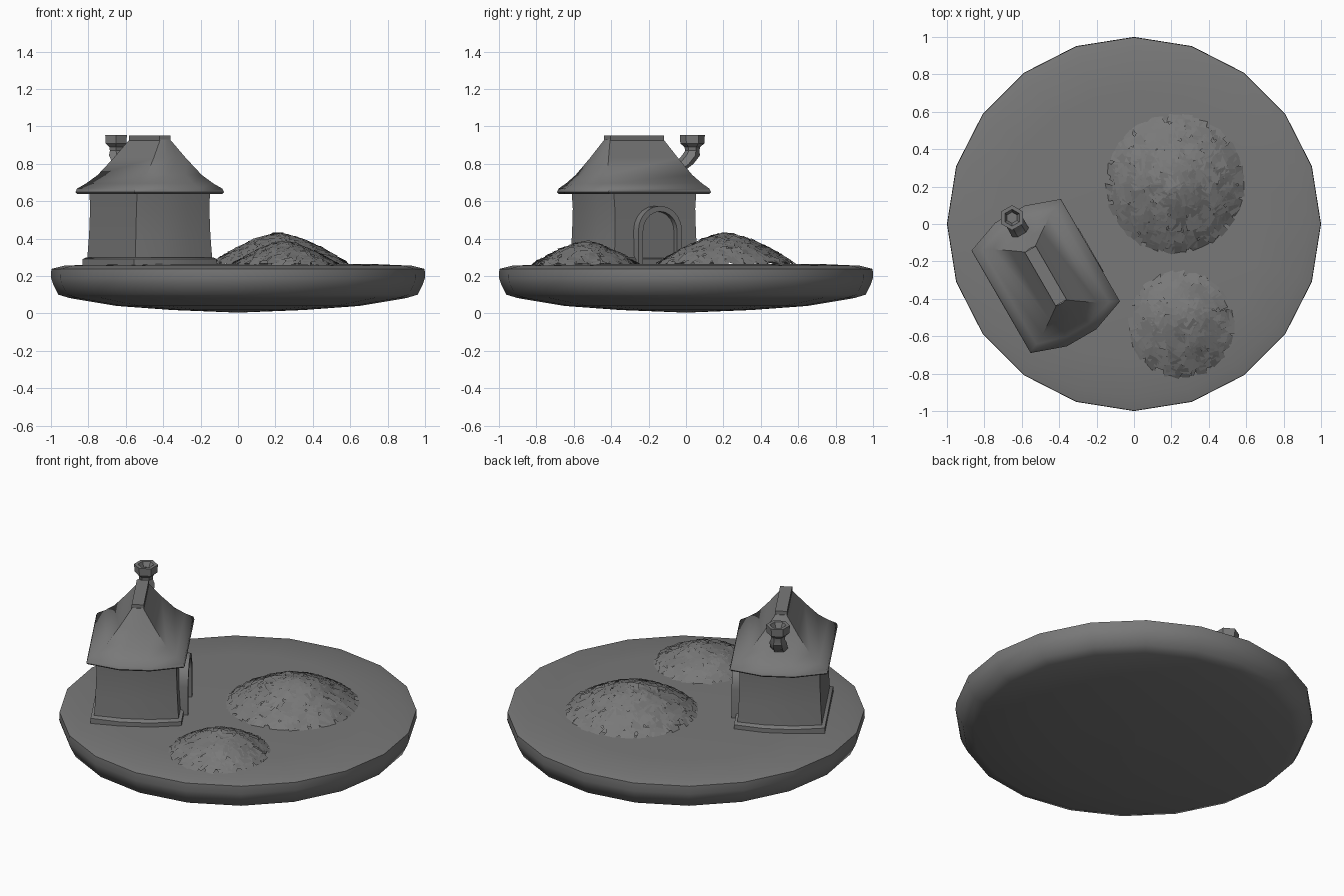
import bpy, bmesh, math, random
from mathutils import Matrix, Vector

if "Cube" in bpy.data.objects:
    bpy.data.objects.remove(bpy.data.objects["Cube"])

random.seed(4)
clay = bpy.data.materials.new("grey_clay")
clay.diffuse_color = (0.19, 0.19, 0.19, 1)
clay.use_nodes = True
clay.node_tree.nodes["Principled BSDF"].inputs["Base Color"].default_value = clay.diffuse_color
HOUSE = Matrix.Translation((-0.472, -0.278, 0)) @ Matrix.Rotation(math.radians(30), 4, 'Z')


def finish(name, bm, matrix=None, angle=40):
    bmesh.ops.recalc_face_normals(bm, faces=bm.faces)
    mesh = bpy.data.meshes.new(name)
    bm.to_mesh(mesh)
    bm.free()
    mesh.materials.append(clay)
    ob = bpy.data.objects.new(name, mesh)
    bpy.context.collection.objects.link(ob)
    if matrix:
        ob.matrix_world = matrix
    if angle:
        bpy.ops.object.select_all(action='DESELECT')
        ob.select_set(True)
        bpy.context.view_layer.objects.active = ob
        bpy.ops.object.shade_smooth_by_angle(angle=math.radians(angle))
    return ob


def loft(name, rings, matrix=None, angle=40):
    """Skin a stack of equal-sized point rings and cap both ends."""
    bm = bmesh.new()
    rows = [[bm.verts.new(p) for p in ring] for ring in rings]
    n = len(rows[0])
    for low, high in zip(rows, rows[1:]):
        for i in range(n):
            j = (i + 1) % n
            bm.faces.new((low[i], low[j], high[j], high[i]))
    bm.faces.new(rows[0][::-1])
    bm.faces.new(rows[-1])
    return finish(name, bm, matrix, angle)


def circle(r, z, n, y=0.0):
    return [(r * math.cos(math.tau * i / n), y + r * math.sin(math.tau * i / n), z) for i in range(n)]


def plan(a, b, e, z):
    """Rectangle with bowed ends: half width a, half length b, end bulge e."""
    c = a * 0.33
    return [(a, -b, z), (a, b, z), (c, e, z), (-c, e, z),
            (-a, b, z), (-a, -b, z), (-c, -e, z), (c, -e, z)]


# Island disc
loft("island", [circle(r, z, 20) for r, z in (
    (0.02, 0.005), (0.35, 0.018), (0.65, 0.04), (0.9, 0.082), (0.96, 0.1), (0.99, 0.16),
    (1.0, 0.19), (0.998, 0.238), (0.93, 0.255), (0.7, 0.265), (0.02, 0.265))], angle=60)

# House body
loft("foundation", [plan(*p) for p in (
    (0.255, 0.275, 0.31, 0.25), (0.255, 0.275, 0.31, 0.29), (0.24, 0.26, 0.295, 0.3))], HOUSE)
loft("walls", [plan(*p) for p in (
    (0.238, 0.258, 0.285, 0.28), (0.23, 0.25, 0.275, 0.42), (0.225, 0.248, 0.27, 0.56),
    (0.225, 0.255, 0.275, 0.65))], HOUSE)
loft("roof", [plan(*p) for p in (
    (0.2, 0.24, 0.26, 0.64), (0.268, 0.308, 0.372, 0.638), (0.276, 0.316, 0.382, 0.648),
    (0.27, 0.31, 0.375, 0.667), (0.225, 0.29, 0.335, 0.695), (0.17, 0.262, 0.29, 0.74),
    (0.1, 0.215, 0.23, 0.83), (0.03, 0.165, 0.17, 0.93))], HOUSE, 50)
loft("ridge_cap", [plan(0.034, 0.165, 0.165, z) for z in (0.9, 0.95)], HOUSE)

# Bent chimney pipe with a flared hollow cap
loft("chimney", [circle(r, z, 6, y) for y, z, r in (
    (0.22, 0.74, 0.05), (0.31, 0.80, 0.05), (0.352, 0.845, 0.048), (0.36, 0.87, 0.038),
    (0.36, 0.89, 0.042), (0.36, 0.908, 0.064), (0.36, 0.955, 0.067),
    (0.36, 0.955, 0.045), (0.36, 0.925, 0.03))], HOUSE, 35)


# Arched doorway
def arch(half, x, spring=0.44, steps=10):
    pts = [(x, -half, 0.26)]
    pts += [(x, -half * math.cos(math.pi * i / steps), spring + half * math.sin(math.pi * i / steps))
            for i in range(steps + 1)]
    return pts + [(x, half, 0.26)]


bm = bmesh.new()
loops = [[bm.verts.new(p) for p in arch(h, x)]
         for h, x in ((0.135, 0.2), (0.135, 0.28), (0.105, 0.28), (0.105, 0.2))]
for k in range(4):
    a, b = loops[k], loops[(k + 1) % 4]
    for i in range(len(a) - 1):
        bm.faces.new((a[i], a[i + 1], b[i + 1], b[i]))
finish("door_frame", bm, HOUSE)
loft("door", [arch(0.107, 0.21), arch(0.107, 0.245)], HOUSE)


# Mounds covered with small overlapping leaf cards
def mound(name, cx, cy, radius, height, count):
    def surface(r, t):
        return Vector((cx + radius * r * math.cos(t), cy + radius * r * math.sin(t),
                       0.262 + height * (1 - r ** 1.5)))

    core = [[tuple(surface(r, math.tau * i / 20) - Vector((0, 0, 0.008))) for i in range(20)]
            for r in (0.93, 0.8, 0.65, 0.5, 0.35, 0.2, 0.08)]
    loft(name + "_core", core, angle=60)
    bm = bmesh.new()
    for k in range(count):
        r = 0.97 * math.sqrt((k + 0.5) / count)
        t = k * 2.39996 + random.uniform(-0.1, 0.1)
        slope = math.atan(height * 1.5 * math.sqrt(r) / radius)
        size = random.uniform(0.024, 0.034)
        m = (Matrix.Translation(surface(r, t)) @ Matrix.Rotation(t, 4, 'Z')
             @ Matrix.Rotation(slope + random.uniform(-0.16, 0.12), 4, 'Y')
             @ Matrix.Rotation(random.uniform(-0.14, 0.14), 4, 'X')
             @ Matrix.Rotation(random.uniform(-0.6, 0.6), 4, 'Z'))
        bm.faces.new([bm.verts.new(m @ Vector((x * size, y * size, 0)))
                      for x, y in ((-1, -1), (1, -1), (1, 1), (-1, 1))])
    finish(name + "_leaves", bm, angle=0)


mound("large_mound", 0.22, 0.215, 0.375, 0.165, 330)
mound("small_mound", 0.25, -0.535, 0.285, 0.12, 200)
